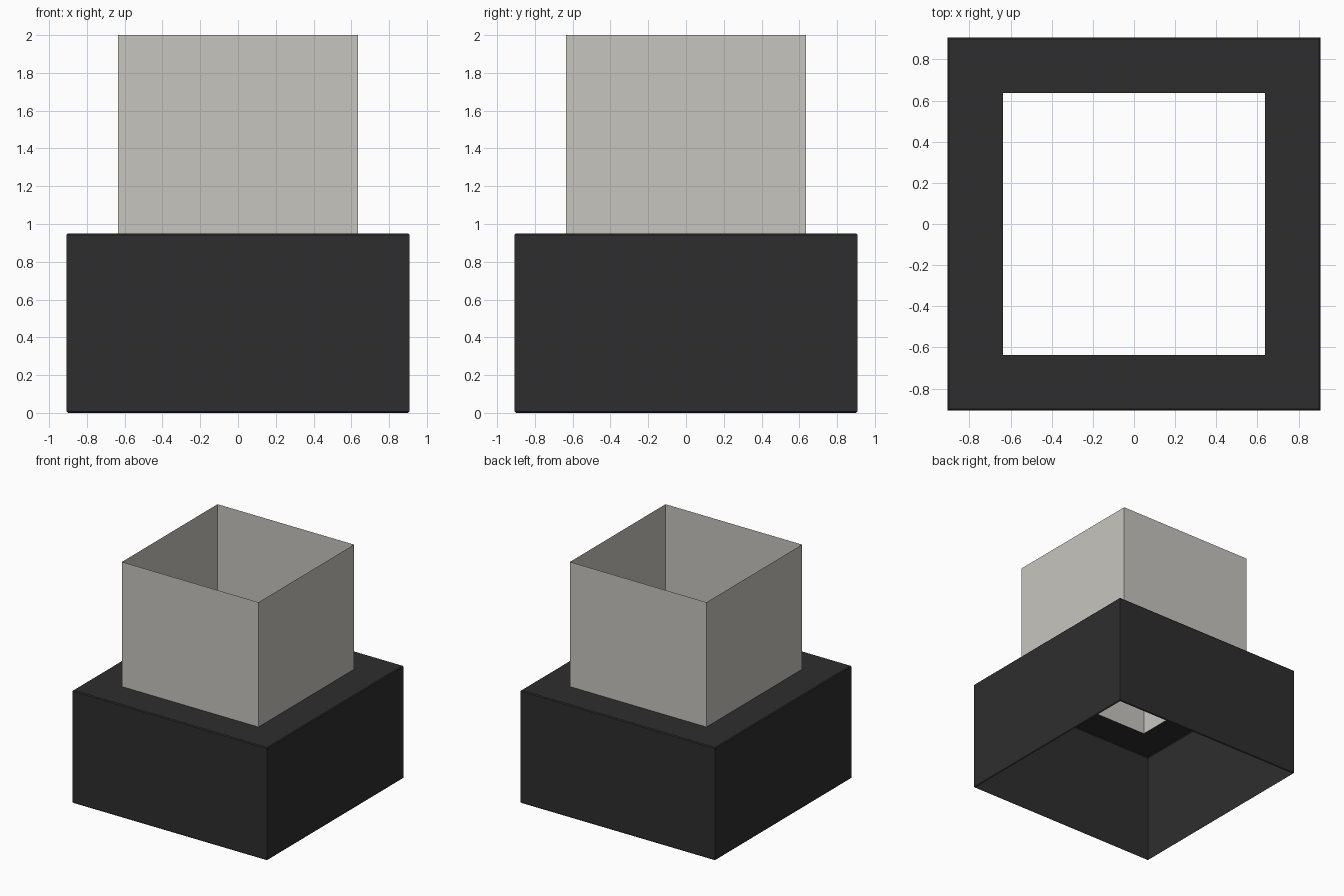
import bpy
import bmesh

cube = bpy.data.objects.get("Cube")
if cube:
    bpy.data.objects.remove(cube, do_unlink=True)


def make_material(name, color):
    mat = bpy.data.materials.new(name)
    mat.use_nodes = True
    mat.diffuse_color = color
    mat.node_tree.nodes["Principled BSDF"].inputs["Base Color"].default_value = color
    return mat


def square_shell(name, profile, mat):
    """Sweep a (half width, height) profile round a square as a thin sheet."""
    bm = bmesh.new()
    corners = [(-1, -1), (1, -1), (1, 1), (-1, 1)]
    rings = [[bm.verts.new((x * r, y * r, z)) for x, y in corners] for r, z in profile]
    for low, high in zip(rings, rings[1:]):
        for i in range(4):
            j = (i + 1) % 4
            bm.faces.new((low[i], low[j], high[j], high[i]))
    mesh = bpy.data.meshes.new(name)
    bm.to_mesh(mesh)
    bm.free()
    mesh.materials.append(mat)
    obj = bpy.data.objects.new(name, mesh)
    bpy.context.collection.objects.link(obj)
    return obj


dark = make_material("charcoal", (0.027, 0.027, 0.027, 1))
pale = make_material("warm grey", (0.57, 0.56, 0.52, 1))

hole = 0.636
top = 0.95

# Hollow base: open below, small chamfers, square opening in the top
square_shell("base", [(0.9, 0), (0.907, 0.007), (0.907, top - 0.007),
                      (0.9, top), (hole, top)], dark)

# Thin open-topped sleeve standing on the rim of the opening
square_shell("sleeve", [(hole, top), (hole, 2)], pale)
